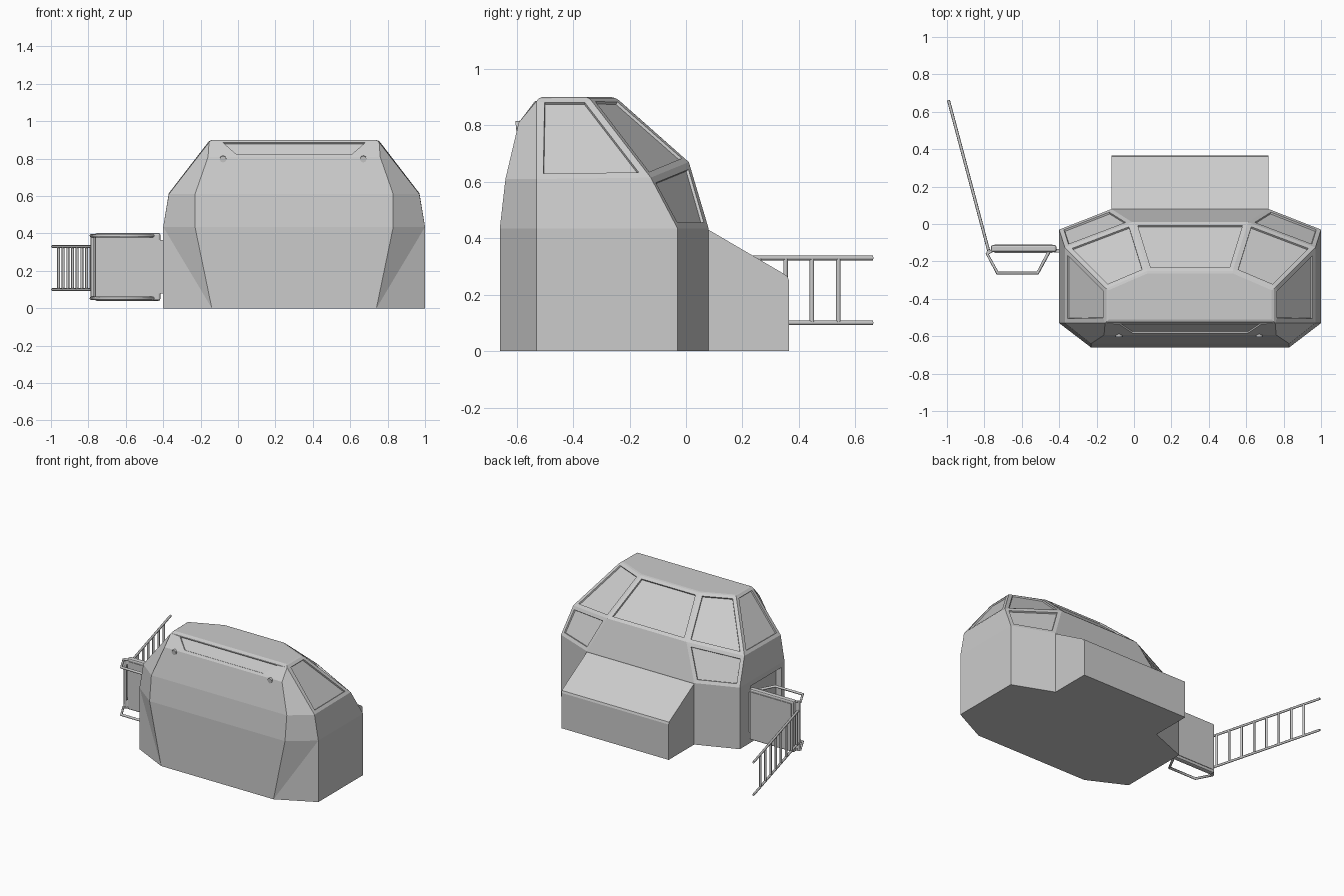
import bpy, bmesh, math
from mathutils import Vector

if "Cube" in bpy.data.objects:
    bpy.data.objects.remove(bpy.data.objects["Cube"])

CX = 0.3  # mirror axis of the cabin
grey = bpy.data.materials.new("light_grey")
grey.diffuse_color = (0.6, 0.6, 0.6, 1)
grey.use_nodes = True
grey.node_tree.nodes["Principled BSDF"].inputs["Base Color"].default_value = grey.diffuse_color


def finish(name, bm):
    bmesh.ops.recalc_face_normals(bm, faces=bm.faces)
    me = bpy.data.meshes.new(name)
    bm.to_mesh(me)
    bm.free()
    me.materials.append(grey)
    ob = bpy.data.objects.new(name, me)
    bpy.context.collection.objects.link(ob)
    return ob


def box(name, lo, hi, bevel=0.0):
    bm = bmesh.new()
    bmesh.ops.create_cube(bm, size=1)
    for v in bm.verts:
        v.co = [(lo[i] + hi[i]) / 2 + v.co[i] * (hi[i] - lo[i]) for i in range(3)]
    if bevel:
        bmesh.ops.bevel(bm, geom=bm.edges[:], offset=bevel, segments=2, affect='EDGES', profile=0.5)
    return finish(name, bm)


def tube(name, pts, r, res=2):
    cu = bpy.data.curves.new(name, 'CURVE')
    cu.dimensions = '3D'
    cu.bevel_depth, cu.bevel_resolution, cu.use_fill_caps = r, res, True
    sp = cu.splines.new('POLY')
    sp.points.add(len(pts) - 1)
    for p, q in zip(sp.points, pts):
        p.co = (*q, 1)
    cu.materials.append(grey)
    ob = bpy.data.objects.new(name, cu)
    bpy.context.collection.objects.link(ob)
    return ob


# Cabin: half-section corners (half width, y, z), mirrored about CX
P = {
    'f0': (.44, -.66, 0), 'c0': (.70, -.53, 0), 's0': (.70, -.03, 0), 'b0': (.42, .08, 0),
    'f1': (.53, -.66, .435), 'c1': (.70, -.53, .435), 's1': (.70, -.03, .435), 'b1': (.42, .08, .435),
    'f2': (.53, -.64, .61), 'c2': (.67, -.53, .61), 's2': (.67, -.125, .615), 'b2': (.31, .01, .67),
    'fk': (.46, -.593, .81),
    'c3': (.45, -.525, .90), 's3': (.45, -.345, .90), 'b3': (.23, -.25, .90),
}
SIDE = ['f0 f1 c1', 'f0 c1 c0', 'c0 c1 s1 s0', 's0 s1 b1 b0', 'f1 f2 c2 c1', 'c1 c2 s2 s1',
        's1 s2 b2 b1', 'f2 fk c3 c2', 'c2 c3 s3 s2', 's2 s3 b3 b2']
CENTRE = ['f0 f1', 'f1 f2', 'f2 fk', 'fk c3', 'b0 b1', 'b1 b2', 'b2 b3']
WINDOWS = {'s1 s2 b2 b1', 'c2 c3 s3 s2', 's2 s3 b3 b2', 'b2 b3'}

bm = bmesh.new()
V = {(k, s): bm.verts.new((CX + s * p[0], p[1], p[2])) for k, p in P.items() for s in (1, -1)}
faces = {}
for spec in SIDE:
    for s in (1, -1):
        faces[spec, s] = bm.faces.new([V[k, s] for k in spec.split()])
for spec in CENTRE:
    a, b = spec.split()
    faces[spec, 0] = bm.faces.new([V[a, 1], V[b, 1], V[b, -1], V[a, -1]])
for ring in (['f0', 'c0', 's0', 'b0'], ['c3', 's3', 'b3']):
    bm.faces.new([V[k, 1] for k in ring] + [V[k, -1] for k in reversed(ring)])
bmesh.ops.recalc_face_normals(bm, faces=bm.faces)


def inset(fs, t, d=0.0):
    bmesh.ops.inset_individual(bm, faces=fs, thickness=t, depth=d, use_even_offset=True)


# Recessed window panes
panes = [f for (spec, s), f in faces.items() if spec in WINDOWS]
inset(panes, .024)
inset(panes, .002, -.010)

# Front window, narrower at its lower edge
fw = faces['fk c3', 0]
inset([fw], .018)
for v in fw.verts:
    half = .38 if v.co.z > .855 else .31
    v.co.x = CX + math.copysign(half, v.co.x - CX)
inset([fw], .002, -.008)

# Doorway recess in the left wall
dw = faces['c0 c1 s1 s0', -1]
inset([dw], .035)
for v in dw.verts:
    if v.co.y > -.3:
        v.co.y = -.15
inset([dw], .002, -.04)

# Softened roof rim
rim = [e for e in bm.edges if all(abs(v.co.z - .90) < 1e-4 for v in e.verts)]
bmesh.ops.bevel(bm, geom=rim, offset=.014, segments=2, affect='EDGES', profile=0.5)
finish("cabin", bm)

# Sloped rear housing
prof = [(0, 0), (0, .43), (.08, .43), (.345, .275), (.360, .265), (.365, .25), (.365, 0)]
bm = bmesh.new()
f = bm.faces.new([bm.verts.new((-.12, y, z)) for y, z in prof])
ext = bmesh.ops.extrude_face_region(bm, geom=[f])
bmesh.ops.translate(bm, vec=(.84, 0, 0), verts=[g for g in ext['geom'] if isinstance(g, bmesh.types.BMVert)])
finish("rear_housing", bm)

# Front lamps
for i, x in enumerate((-.08, .67)):
    tube(f"lamp_{i}", [(x, -.575, .80), (x, -.603, .797)], .018)

# Open door with hinge strip and edge frame
box("door", (-.765, -.150, .04), (-.415, -.113, .402), .010)
box("door_panel", (-.745, -.154, .06), (-.435, -.109, .382))
box("door_hinge", (-.43, -.152, .08), (-.39, -.135, .365))
tube("door_post", [(-.778, -.150, .045), (-.778, -.150, .395)], .010)

# Hand rails at bottom and top of the door
for name, z in (("lower_rail", .053), ("upper_rail", .388)):
    tube(name, [(-.755, -.14, z), (-.785, -.16, z), (-.73, -.262, z), (-.515, -.262, z), (-.455, -.15, z)], .009)

# Ladder lying on its side
a, b = Vector((-.778, -.14, 0)), Vector((-.992, .662, 0))
for name, z in (("lower_ladder_rail", .10), ("upper_ladder_rail", .33)):
    up = Vector((0, 0, z))
    tube(name, [a + up, b + up], .008)
for i in range(8):
    p = a.lerp(b, (.54 - .0935 * i + .14) / .802)
    tube(f"ladder_rung_{i}", [p + Vector((0, 0, .10)), p + Vector((0, 0, .33))], .008)
